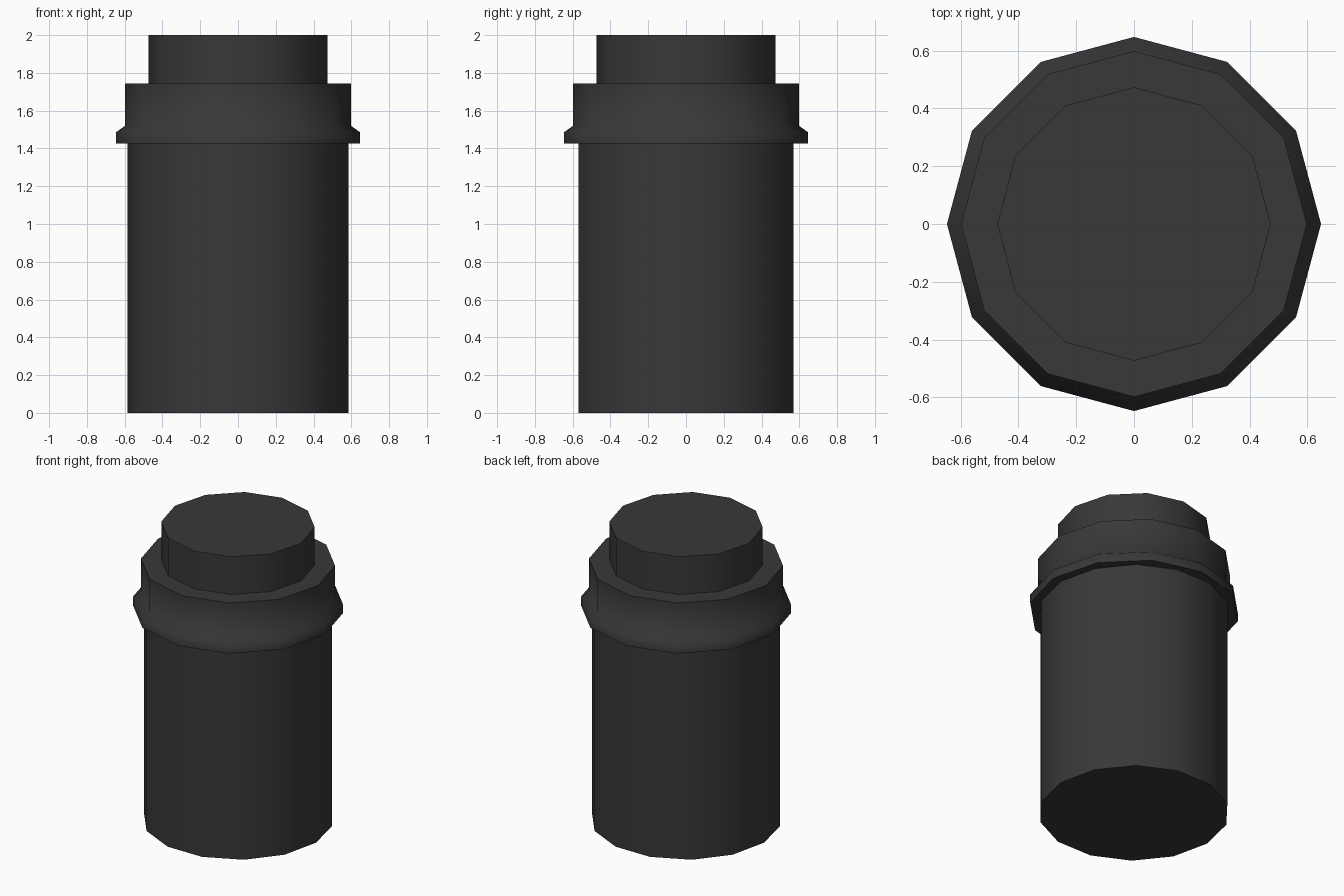
import bpy, bmesh, math

if "Cube" in bpy.data.objects:
    bpy.data.objects.remove(bpy.data.objects["Cube"])

mat = bpy.data.materials.new("dark_plastic")
mat.diffuse_color = (0.04, 0.04, 0.04, 1)
mat.use_nodes = True
mat.node_tree.nodes["Principled BSDF"].inputs["Base Color"].default_value = mat.diffuse_color


def turned(name, sides, profile):
    """Closed solid from (radius, z) points, bottom to top, around z."""
    bm = bmesh.new()
    rings = [[bm.verts.new((r * math.cos(2 * math.pi * i / sides),
                            r * math.sin(2 * math.pi * i / sides), z))
              for i in range(sides)] for r, z in profile]
    for low, high in zip(rings, rings[1:]):
        for i in range(sides):
            j = (i + 1) % sides
            bm.faces.new((low[i], low[j], high[j], high[i]))
    bm.faces.new(rings[0][::-1])
    bm.faces.new(rings[-1])
    mesh = bpy.data.meshes.new(name)
    bm.to_mesh(mesh)
    bm.free()
    mesh.materials.append(mat)
    obj = bpy.data.objects.new(name, mesh)
    bpy.context.collection.objects.link(obj)
    bpy.ops.object.select_all(action='DESELECT')
    obj.select_set(True)
    bpy.context.view_layer.objects.active = obj
    bpy.ops.object.shade_smooth_by_angle(angle=math.radians(60))
    return obj


# 14-sided container body, tucked slightly into the cap
turned("body", 14, [(0.585, 0), (0.585, 1.44)])

# 12-sided cap with flared lip and raised knob
turned("cap", 12, [(0.647, 1.425), (0.647, 1.485), (0.598, 1.52),
                   (0.598, 1.745), (0.473, 1.745), (0.473, 2.0)])
